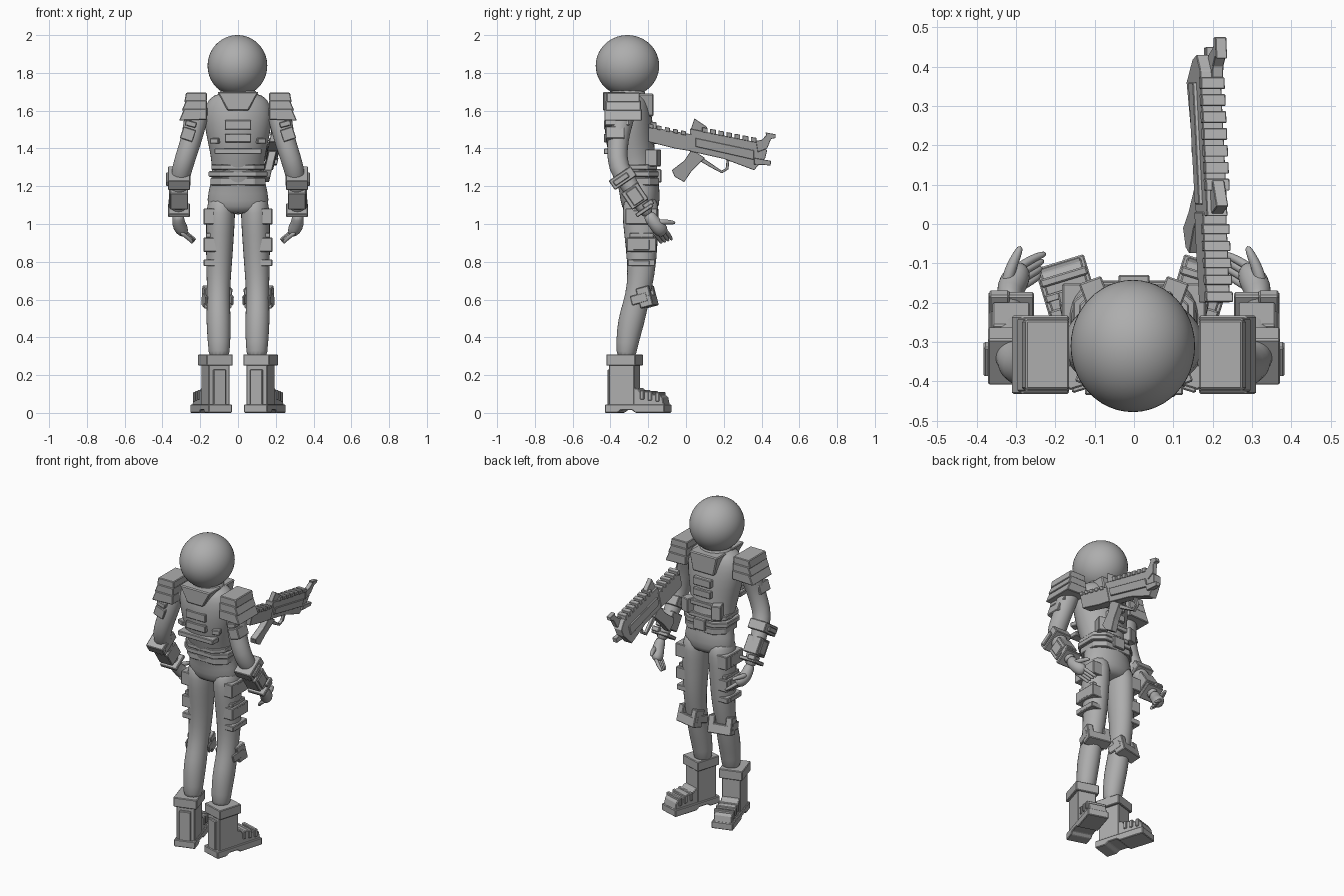
import bpy, bmesh, math
from mathutils import Vector, Matrix

grey = bpy.data.materials.new("plain grey")
grey.diffuse_color = (0.42, 0.42, 0.42, 1)


def finish(name, bm, smooth=False, mat=None, bevel=0):
    bmesh.ops.recalc_face_normals(bm, faces=bm.faces[:])
    me = bpy.data.meshes.new(name)
    if mat:
        bm.transform(mat)
    bm.to_mesh(me)
    bm.free()
    me.materials.append(grey)
    if smooth:
        me.polygons.foreach_set("use_smooth", [True] * len(me.polygons))
    ob = bpy.data.objects.new(name, me)
    bpy.context.collection.objects.link(ob)
    if bevel:
        b = ob.modifiers.new("edge", "BEVEL")
        b.width, b.segments = bevel, 1
    return ob


def box(name, c, size, rot=(0, 0, 0), base=None, bevel=0.004):
    bm = bmesh.new()
    bmesh.ops.create_cube(bm, size=1)
    m = Matrix.Translation(c)
    for ang, ax in zip(rot, "XYZ"):
        m = m @ Matrix.Rotation(math.radians(ang), 4, ax)
    m = m @ Matrix.Diagonal((*size, 1))
    return finish(name, bm, mat=base @ m if base else m, bevel=bevel)


def prism(name, pts, axis, a, b, base=None, bevel=0.0, shear=None):
    """Extrude a 2D outline along x or y between a and b."""
    bm = bmesh.new()
    def put(p, t):
        return (t, p[0], p[1]) if axis == "x" else (p[0], t, p[1])
    lo = [bm.verts.new(put(p, a)) for p in pts]
    hi = [bm.verts.new(put(p, b)) for p in pts]
    bm.faces.new(lo)
    bm.faces.new(hi)
    for i in range(len(pts)):
        j = (i + 1) % len(pts)
        bm.faces.new((lo[i], lo[j], hi[j], hi[i]))
    if shear:
        for v in bm.verts:
            v.co.x += (v.co.z - 1.48) * shear
    return finish(name, bm, mat=base, bevel=bevel)


def loft(name, rings, n=14):
    """Smooth tube through rings (x, y, z, rx, ry)."""
    bm = bmesh.new()
    pts = [Vector(r[:3]) for r in rings]
    loops = []
    for i, r in enumerate(rings):
        t = (pts[min(i + 1, len(pts) - 1)] - pts[max(i - 1, 0)]).normalized()
        u = (Vector((1, 0, 0)) - t * t.x).normalized()
        w = t.cross(u)
        loops.append([bm.verts.new(pts[i] + u * r[3] * math.cos(2 * math.pi * k / n)
                                   + w * r[4] * math.sin(2 * math.pi * k / n)) for k in range(n)])
    for p, q in zip(loops, loops[1:]):
        for k in range(n):
            bm.faces.new((p[k], p[(k + 1) % n], q[(k + 1) % n], q[k]))
    bm.faces.new(loops[0])
    bm.faces.new(loops[-1])
    ob = finish(name, bm, smooth=True)
    ob.modifiers.new("round", "SUBSURF").levels = 1
    ob.modifiers["round"].render_levels = 1
    return ob


# Helmet and neck
bm = bmesh.new()
bmesh.ops.create_uvsphere(bm, u_segments=48, v_segments=28, radius=1)
finish("helmet", bm, True, Matrix.Translation((-0.003, -0.31, 1.838)) @ Matrix.Diagonal((0.158, 0.168, 0.162, 1)))
loft("neck", [(0, -0.31, 1.6, .11, .1), (0, -0.31, 1.67, .105, .1), (0, -0.31, 1.73, .1, .1)])

# Torso and hips
loft("torso", [(0, -.31, 1.70, .10, .09), (0, -.31, 1.66, .165, .11), (0, -.308, 1.58, .19, .128),
               (0, -.30, 1.47, .17, .132), (0, -.285, 1.36, .145, .122), (0, -.26, 1.26, .135, .11),
               (0, -.245, 1.17, .16, .108), (0, -.24, 1.09, .17, .104), (0, -.24, 1.05, .12, .07)], 20)

# Chest bib, back yoke and slats
prism("chest_bib", [(-.10, 1.69), (.10, 1.69), (.075, 1.57), (-.075, 1.57)], "y", -.28, -.172, bevel=.006)
prism("back_yoke", [(-.11, 1.70), (.11, 1.70), (.055, 1.60), (-.055, 1.60)], "y", -.44, -.32, bevel=.006)
for i, (z, h, w) in enumerate([(1.525, .05, .14), (1.455, .045, .14), (1.385, .03, .25)]):
    box(f"back_slat_{i}", (0, -.405, z), (w, .06, h))
    box(f"belly_slat_{i}", (0, -.185, z - .01), (w * .9, .06, h))
for s in (-1, 1):
    box("back_tab", (s * .115, -.375, 1.44), (.05, .07, .03), (0, 0, s * 20))
    box("belly_tab", (s * .10, -.175, 1.35), (.06, .07, .09), (0, 0, -s * 20))

# Belt bands
for i, (z, h, w, d) in enumerate([(1.30, .028, .28, .235), (1.265, .03, .31, .235), (1.225, .04, .29, .22)]):
    y = -.27 + i * .008
    out = [(-1, -.55), (-.6, -1), (.6, -1), (1, -.55), (1, .55), (.6, 1), (-.6, 1), (-1, .55)]
    m = Matrix.Translation((0, y, z)) @ Matrix.Rotation(-math.pi / 2, 4, "X")
    prism(f"belt_{i}", [(a * w / 2, b * d / 2) for a, b in out], "y", -h / 2, h / 2, base=m, bevel=.004)
box("belt_buckle", (0, -.145, 1.255), (.08, .03, .07))

for s, side in ((-1, "left"), (1, "right")):
    # Leg
    loft("leg_" + side, [(s * x, y, z, rx, ry) for x, y, z, rx, ry in (
        (.085, -.24, 1.16, .07, .09), (.092, -.24, 1.06, .08, .102), (.095, -.238, .95, .076, .092),
        (.10, -.233, .8, .071, .08), (.103, -.245, .67, .063, .068), (.104, -.268, .57, .063, .068),
        (.103, -.292, .48, .067, .073), (.10, -.312, .37, .061, .06), (.10, -.32, .27, .055, .052))])

    # Thigh plates
    for i, (z, h) in enumerate([(1.04, .085), (.89, .075), (.795, .035)]):
        box(f"thigh_plate_{i}_{side}", (s * .14, -.236, z), (.085, .17 - i * .012, h))
        box(f"thigh_plate_edge_{i}_{side}", (s * .165, -.236, z), (.036, .09, h * .8))
    box("thigh_strap_" + side, (s * .12, -.235, .94), (.1, .13, .025))

    # Knee guard
    knee = Matrix.Translation((s * .112, -.205, .612)) @ Matrix.Rotation(math.radians(-s * 12), 4, "Z") \
        @ Matrix.Rotation(math.radians(15), 4, "X")
    box("knee_guard_" + side, (0, 0, -.022), (.15, .07, .06), base=knee)
    for e in (-1, 1):
        box("knee_guard_lug_" + side, (e * .055, 0, .028), (.04, .07, .055), base=knee)
        box("knee_guard_wing_" + side, (e * .07, -.03, 0), (.012, .09, .05), base=knee)

    # Boot
    foot = Matrix.Translation((s * .12, -.325, 0)) @ Matrix.Rotation(math.radians(-s * 17), 4, "Z")
    box("boot_shaft_" + side, (0, 0, .15), (.115, .14, .24), base=foot)
    box("boot_cuff_" + side, (0, 0, .28), (.145, .16, .06), base=foot)
    box("boot_heel_plate_" + side, (0, -.075, .13), (.07, .02, .2), base=foot)
    prism("boot_toe_" + side, [(.05, .03), (.05, .135), (.09, .13), (.10, .115), (.15, .115), (.16, .10),
                               (.2, .10), (.225, .085), (.235, .04)], "x", -.055, .055, base=foot, bevel=.004)
    for i in range(3):
        box(f"boot_toe_rib_{i}_{side}", (0, .115 + i * .042, .095 - i * .005), (.124, .022, .05), base=foot)
    prism("boot_sole_" + side, [(-.09, 0), (-.09, .045), (.24, .045), (.24, 0), (.08, 0), (.06, .015),
                                (.0, .015), (-.02, 0)], "x", -.065, .065, base=foot, bevel=.004)

    # Shoulder pad, three flared layers
    for i, (x0, x1, z0, z1, d) in enumerate([(.275, .285, 1.645, 1.695, .0), (.275, .298, 1.6, 1.655, .006),
                                             (.285, .312, 1.547, 1.61, .012)]):
        prism(f"shoulder_pad_{i}_{side}", [(s * .165, z0 + .005), (s * .165, z1), (s * x0, z1), (s * x1, z0)],
              "y", -.42 - d, -.245 + d, bevel=.004)

    # Arm
    loft("arm_" + side, [(s * x, y, z, r, r) for x, y, z, r in (
        (.2, -.32, 1.64, .06), (.222, -.335, 1.57, .066), (.238, -.355, 1.48, .058), (.265, -.365, 1.39, .056),
        (.295, -.36, 1.30, .056), (.31, -.31, 1.22, .05), (.315, -.25, 1.13, .045), (.315, -.19, 1.035, .034))])
    box("upper_arm_plate_" + side, (s * .265, -.375, 1.475), (.07, .1, .065), (0, -s * 18, 0))
    box("upper_arm_tab_" + side, (s * .25, -.365, 1.53), (.06, .13, .03), (0, -s * 15, 0))

    # Forearm guards
    arm = Matrix.Translation((s * .312, -.335, 1.243)) @ Matrix.Rotation(math.radians(34), 4, "X")
    box("elbow_cuff_" + side, (0, 0, 0), (.118, .14, .06), base=arm)
    box("elbow_cuff_ridge_" + side, (s * .005, -.01, .0), (.13, .09, .03), base=arm)
    box("forearm_guard_" + side, (0, 0, -.115), (.095, .105, .105), base=arm)
    box("forearm_plate_" + side, (s * .045, 0, -.115), (.018, .065, .085), base=arm)
    box("wrist_cuff_" + side, (0, 0, -.205), (.115, .105, .022), base=arm)
    box("wrist_band_" + side, (s * .03, .035, -.19), (.05, .06, .03), base=arm)

    # Hand
    loft("palm_" + side, [(s * x, y, z, a, b) for x, y, z, a, b in (
        (.315, -.205, 1.06, .03, .035), (.317, -.175, 1.015, .034, .035), (.308, -.15, .985, .04, .04),
        (.29, -.125, .96, .032, .04), (.275, -.115, .95, .015, .02))], 12)
    for i in range(4):
        y, z = -.098 - i * .018, .965 - i * .006
        loft(f"finger_{i}_{side}", [(s * .305, y - .02, z + .01, .012, .012), (s * .275, y, z - .012, .012, .012),
                                    (s * .248, y + .015, z - .035, .011, .011),
                                    (s * (.222 + i * .006), y + .024, z - .05, .008, .008)], 8)
    loft("thumb_" + side, [(s * .325, -.16, 1.01, .018, .018), (s * .315, -.115, 1.01, .016, .016),
                           (s * .298, -.08, 1.01, .013, .013), (s * .287, -.055, 1.005, .008, .008)], 8)

# Rifle, leaning slightly sideways
def gun(name, pts, w, x=.206):
    prism("rifle_" + name, pts, "x", x - w / 2, x + w / 2, shear=.24, bevel=.002)

gun("stock", [(-.2, 1.515), (.03, 1.475), (.03, 1.385), (-.06, 1.40), (-.2, 1.435)], .06)
gun("receiver", [(.02, 1.505), (.39, 1.43), (.43, 1.39), (.42, 1.35), (.36, 1.285), (.2, 1.345), (.02, 1.385)], .052)
gun("side_rail", [(.05, 1.455), (.36, 1.39), (.36, 1.34), (.05, 1.41)], .07)
for i in range(5):
    y, z = -.185 + i * .043, 1.51 - i * .009
    gun(f"stock_tooth_{i}", [(y - .013, z), (y - .013, z + .022), (y + .013, z + .017), (y + .013, z - .005)], .068)
for i in range(7):
    y, z = .1 + i * .043, 1.487 - i * .0085
    gun(f"rail_tooth_{i}", [(y - .015, z), (y - .015, z + .025), (y + .015, z + .02), (y + .015, z - .005)], .06)
gun("rear_sight", [(.025, 1.50), (.045, 1.56), (.065, 1.545), (.11, 1.515), (.11, 1.48)], .03)
gun("grip", [(.03, 1.395), (-.01, 1.335), (-.075, 1.285), (-.06, 1.25), (-.01, 1.222), (.03, 1.28), (.1, 1.35)], .04)
gun("trigger_guard", [(.07, 1.335), (.13, 1.3), (.19, 1.268), (.225, 1.29), (.23, 1.34), (.215, 1.34),
                      (.21, 1.295), (.188, 1.283), (.09, 1.35)], .02)
gun("barrel", [(.36, 1.35), (.45, 1.335), (.448, 1.31), (.36, 1.315)], .028, .232)
gun("front_sight", [(.37, 1.44), (.4, 1.445), (.425, 1.47), (.42, 1.485), (.475, 1.475), (.475, 1.455), (.45, 1.45),
                    (.43, 1.40), (.38, 1.38)], .028, .222)
